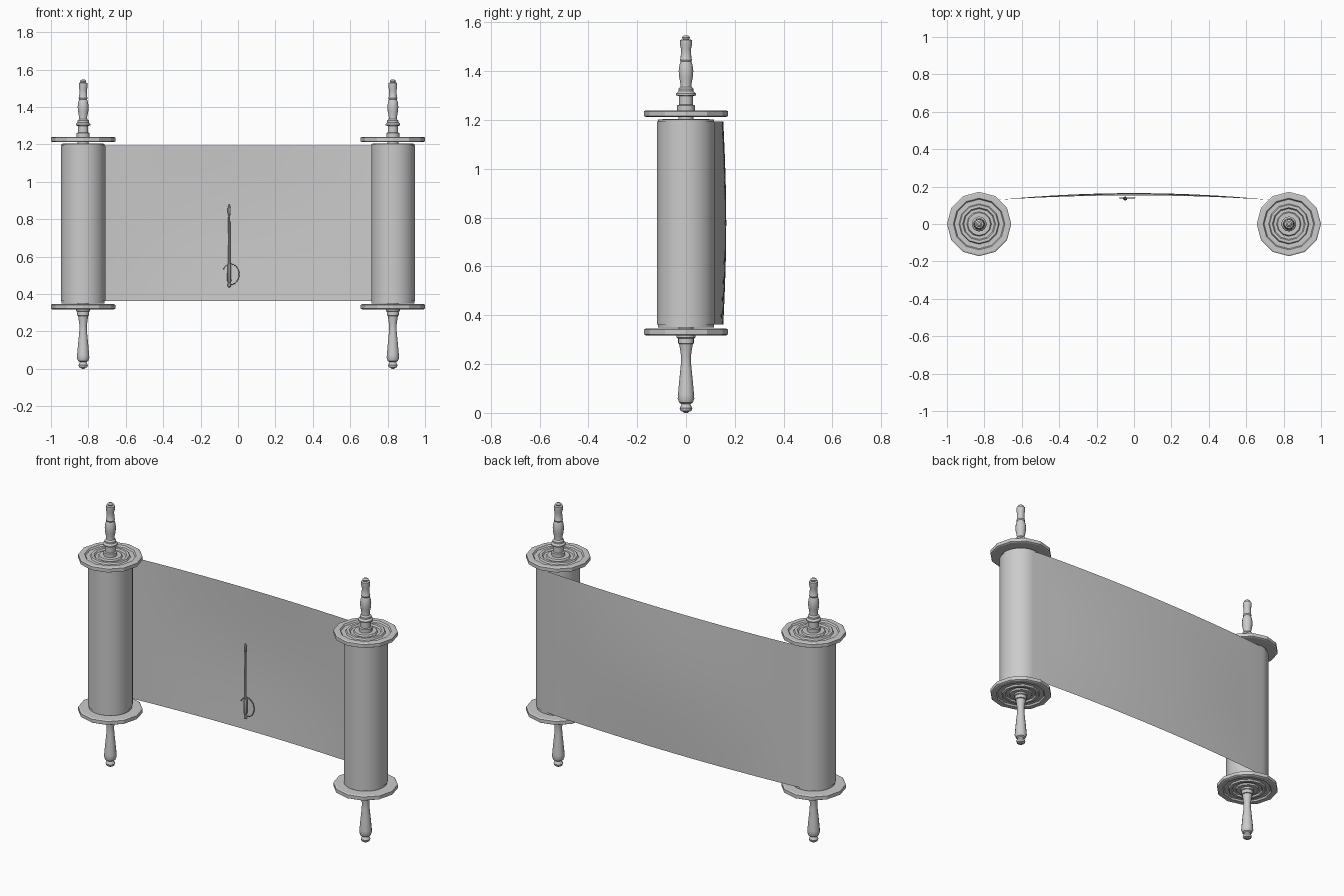
import bpy, bmesh, math
from mathutils import Vector

if "Cube" in bpy.data.objects:
    bpy.data.objects.remove(bpy.data.objects["Cube"])

grey = bpy.data.materials.new("plain_grey")
grey.use_nodes = True
colour = (0.6, 0.6, 0.6, 1)
grey.diffuse_color = colour
grey.node_tree.nodes["Principled BSDF"].inputs["Base Color"].default_value = colour

ROLL_X = 0.828


def finish(name, bm, angle):
    mesh = bpy.data.meshes.new(name)
    bm.to_mesh(mesh)
    bm.free()
    mesh.materials.append(grey)
    obj = bpy.data.objects.new(name, mesh)
    bpy.context.collection.objects.link(obj)
    bpy.ops.object.select_all(action='DESELECT')
    obj.select_set(True)
    bpy.context.view_layer.objects.active = obj
    bpy.ops.object.shade_smooth_by_angle(angle=math.radians(angle))
    return obj


def lathe(name, profile, x, sides, y=0, angle=35):
    """Spin a (radius, height) profile into a closed turned part."""
    bm = bmesh.new()
    rings = [[bm.verts.new((x + r * math.sin(math.tau * i / sides),
                            y + r * math.cos(math.tau * i / sides), z))
              for i in range(sides)] for r, z in profile]
    for low, high in zip(rings, rings[1:]):
        for i in range(sides):
            j = (i + 1) % sides
            bm.faces.new((low[i], low[j], high[j], high[i]))
    bm.faces.new(rings[0])
    bm.faces.new(rings[-1])
    bmesh.ops.recalc_face_normals(bm, faces=bm.faces)
    return finish(name, bm, angle)


def disc_profile(inner_z, direction):
    """Round end plate with two ring grooves and a rim on its outer face."""
    steps = [(0.164, 0), (0.172, 0.004), (0.172, 0.024), (0.165, 0.028),
             (0.138, 0.028), (0.132, 0.019), (0.108, 0.019), (0.103, 0.028),
             (0.088, 0.028), (0.082, 0.019), (0.066, 0.019), (0.061, 0.028),
             (0.037, 0.028)]
    return [(r, inner_z + direction * h) for r, h in steps]


lower_handle = [(0.010, 0.004), (0.022, 0.008), (0.026, 0.020), (0.020, 0.030),
                (0.018, 0.036), (0.028, 0.042), (0.034, 0.058), (0.033, 0.075),
                (0.027, 0.14), (0.021, 0.20), (0.020, 0.23), (0.025, 0.265),
                (0.028, 0.283), (0.033, 0.285), (0.033, 0.305), (0.038, 0.308),
                (0.038, 0.325)]
upper_handle = [(0.036, 1.23), (0.036, 1.26), (0.028, 1.263), (0.028, 1.298),
                (0.040, 1.301), (0.040, 1.308), (0.031, 1.318), (0.031, 1.327),
                (0.023, 1.335), (0.022, 1.345), (0.028, 1.375), (0.030, 1.40),
                (0.027, 1.425), (0.022, 1.44), (0.025, 1.447), (0.022, 1.455),
                (0.020, 1.49), (0.024, 1.505), (0.024, 1.528), (0.013, 1.531),
                (0.017, 1.539), (0.008, 1.547)]

# Two rollers with discs and turned handles
for side, x in (("right", -ROLL_X), ("left", ROLL_X)):
    lathe(side + "_lower_handle", [(0.008, 0)] + lower_handle, x, 14)
    lathe(side + "_upper_handle", upper_handle, x, 14)
    lathe(side + "_lower_disc", disc_profile(0.346, -1), x, 12, angle=20)
    lathe(side + "_upper_disc", disc_profile(1.212, 1), x, 12, angle=20)
    lathe(side + "_roller_core", [(0.03, 0.33), (0.03, 0.349), (0.115, 0.350),
                                  (0.115, 1.203), (0.03, 1.204), (0.03, 1.22)], x, 40)


# Parchment: wraps round both rollers and bows backwards between them
def rolled(x, start, end, count=40):
    return [(x + 0.119 * math.cos(a), 0.119 * math.sin(a))
            for a in (math.radians(start + (end - start) * i / count)
                      for i in range(count + 1))]


def span(x):
    t = (x + ROLL_X) / (2 * ROLL_X)
    return x, 0.119 + 0.034 * math.sin(math.pi * t) ** 0.75


path = rolled(-ROLL_X, 450, 92)
path += [span(-0.80 + 1.60 * i / 32) for i in range(33)]
path += rolled(ROLL_X, 88, -94)
ROWS = 12
bm = bmesh.new()
columns = []
for x, y in path:
    flat = max(0, 1 - (x / 0.72) ** 2) if y > 0.12 else 0
    columns.append([bm.verts.new((x, y + 0.012 * flat * math.sin(math.pi * k / ROWS),
                                  0.363 + 0.83 * k / ROWS)) for k in range(ROWS + 1)])
for a, b in zip(columns, columns[1:]):
    for k in range(ROWS):
        bm.faces.new((a[k], a[k + 1], b[k + 1], b[k]))
finish("parchment_sheet", bm, 40)

# Reading pointer in front of the sheet
PX, PY = -0.047, 0.136
lathe("pointer_rod", [(0.004, 0.435), (0.009, 0.44), (0.009, 0.455), (0.006, 0.46),
                      (0.011, 0.47), (0.010, 0.55), (0.007, 0.56), (0.007, 0.70),
                      (0.005, 0.82), (0.008, 0.83), (0.008, 0.86), (0.003, 0.878)],
      PX, 8, PY)


# Fine chain looped round the pointer handle
def chain(name, points):
    curve = bpy.data.curves.new(name, 'CURVE')
    curve.dimensions = '3D'
    curve.bevel_depth = 0.0025
    curve.bevel_resolution = 1
    curve.materials.append(grey)
    spline = curve.splines.new('POLY')
    spline.points.add(len(points) - 1)
    for point, co in zip(spline.points, points):
        point.co = (*co, 1)
    bpy.context.collection.objects.link(bpy.data.objects.new(name, curve))


loop = []
for i in range(25):
    a = math.radians(-100 + 250 * i / 24)
    loop.append(Vector((PX + 0.008 + 0.045 * math.cos(a), PY + 0.004,
                        0.505 + 0.055 * math.sin(a))))
chain("pointer_chain", loop)
